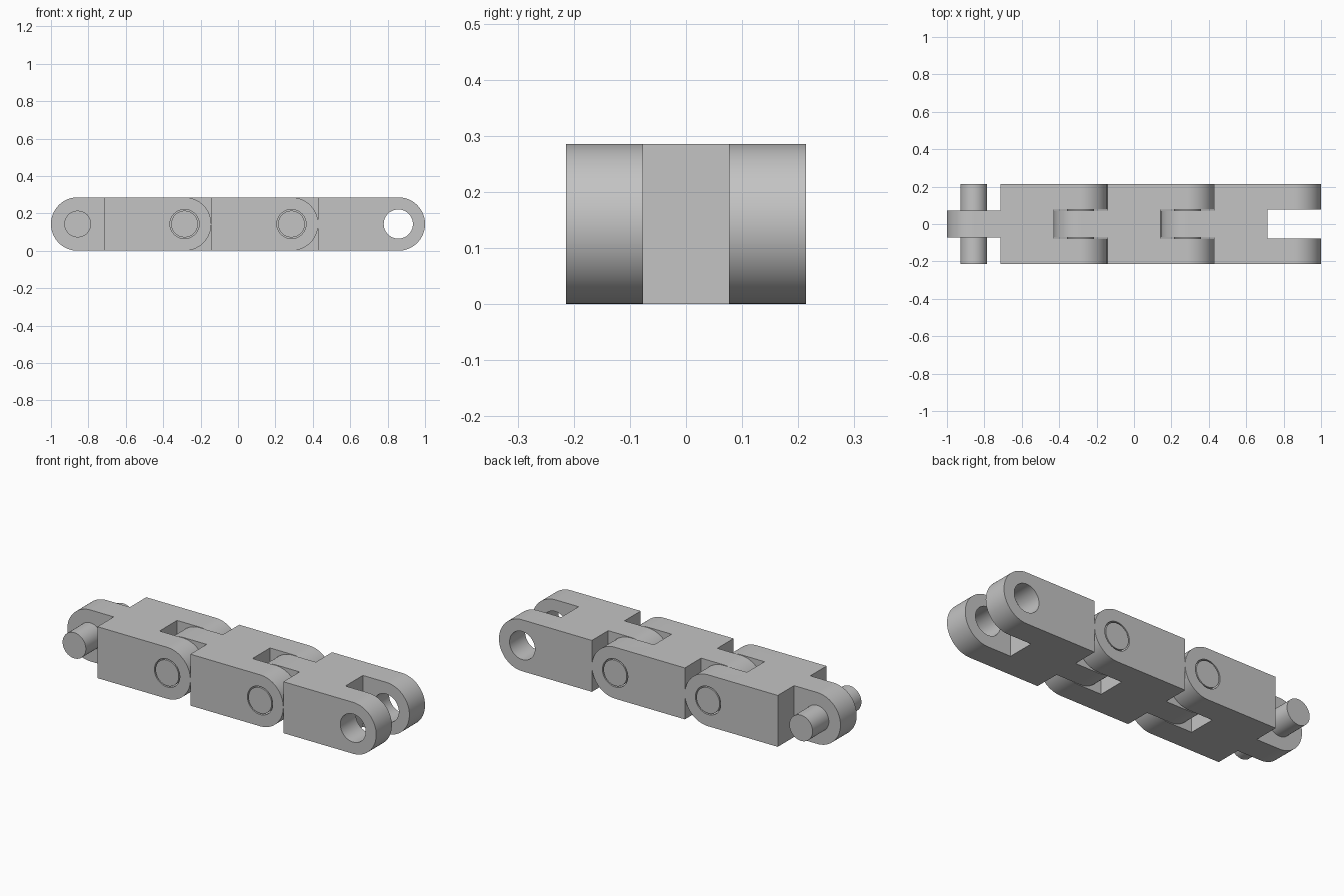
import bpy
import bmesh
from math import pi, sin, cos

if "Cube" in bpy.data.objects:
    bpy.data.objects.remove(bpy.data.objects["Cube"], do_unlink=True)

# Proportions: everything derives from the round end radius
R = 1 / 7
PITCH = 4 * R
HALF_WIDTH = 1.5 * R
TONGUE_HALF = R / 2
SLOT_HALF = 0.077
PIN_RADIUS = R / 2
HOLE_RADIUS = 0.078

steel = bpy.data.materials.new("plain grey")
steel.use_nodes = True
grey = (0.55, 0.55, 0.55, 1)
steel.diffuse_color = grey
steel.node_tree.nodes["Principled BSDF"].inputs["Base Color"].default_value = grey


def arc(cx, radius, start, end, steps):
    return [(cx + radius * cos(start + (end - start) * i / steps),
             R + radius * sin(start + (end - start) * i / steps))
            for i in range(steps + 1)]


def extrude(name, outline, half):
    """Solid from an x-z outline, extruded evenly along y."""
    bm = bmesh.new()
    face = bm.faces.new([bm.verts.new((x, -half, z)) for x, z in outline])
    side = bmesh.ops.extrude_face_region(bm, geom=[face])["geom"]
    verts = [g for g in side if isinstance(g, bmesh.types.BMVert)]
    bmesh.ops.translate(bm, vec=(0, 2 * half, 0), verts=verts)
    bmesh.ops.recalc_face_normals(bm, faces=bm.faces)
    mesh = bpy.data.meshes.new(name)
    bm.to_mesh(mesh)
    bm.free()
    mesh.materials.append(steel)
    obj = bpy.data.objects.new(name, mesh)
    bpy.context.collection.objects.link(obj)
    return obj


def disc(cx, radius):
    return arc(cx, radius, 0, 2 * pi, 64)[:-1]


def combine(obj, other, operation):
    mod = obj.modifiers.new(operation, "BOOLEAN")
    mod.operation = operation
    mod.solver = "EXACT"
    mod.object = other
    bpy.context.view_layer.objects.active = obj
    bpy.ops.object.modifier_apply(modifier=mod.name)
    bpy.data.objects.remove(other, do_unlink=True)


def build_link(name, tongue_x):
    body_x = tongue_x + R
    fork_x = tongue_x + PITCH

    # Block with a rounded fork end
    link = extrude(name, [(body_x, 0)] + arc(fork_x, R, -pi / 2, pi / 2, 40)
                   + [(body_x, 2 * R)], HALF_WIDTH)

    # Fork slot and pin hole
    x0, x1 = fork_x - R, fork_x + 2 * R
    slot = extrude("slot_cutter", [(x0, -R), (x1, -R), (x1, 3 * R), (x0, 3 * R)],
                   SLOT_HALF)
    combine(link, slot, "DIFFERENCE")
    combine(link, extrude("hole_cutter", disc(fork_x, HOLE_RADIUS), 3 * R), "DIFFERENCE")

    # Rounded tongue with its cross pin
    tongue = extrude("tongue", arc(tongue_x, R, pi / 2, 3 * pi / 2, 40)
                     + [(body_x, 0), (body_x, 2 * R)], TONGUE_HALF)
    combine(tongue, extrude("pin", disc(tongue_x, PIN_RADIUS), HALF_WIDTH), "UNION")
    combine(link, tongue, "UNION")

    bpy.ops.object.select_all(action="DESELECT")
    link.select_set(True)
    bpy.context.view_layer.objects.active = link
    bpy.ops.object.shade_smooth_by_angle(angle=pi / 6)


# Three hinged links in a row
for i, label in enumerate(("right_link", "middle_link", "left_link")):
    build_link(label, -1 + R + i * PITCH)
